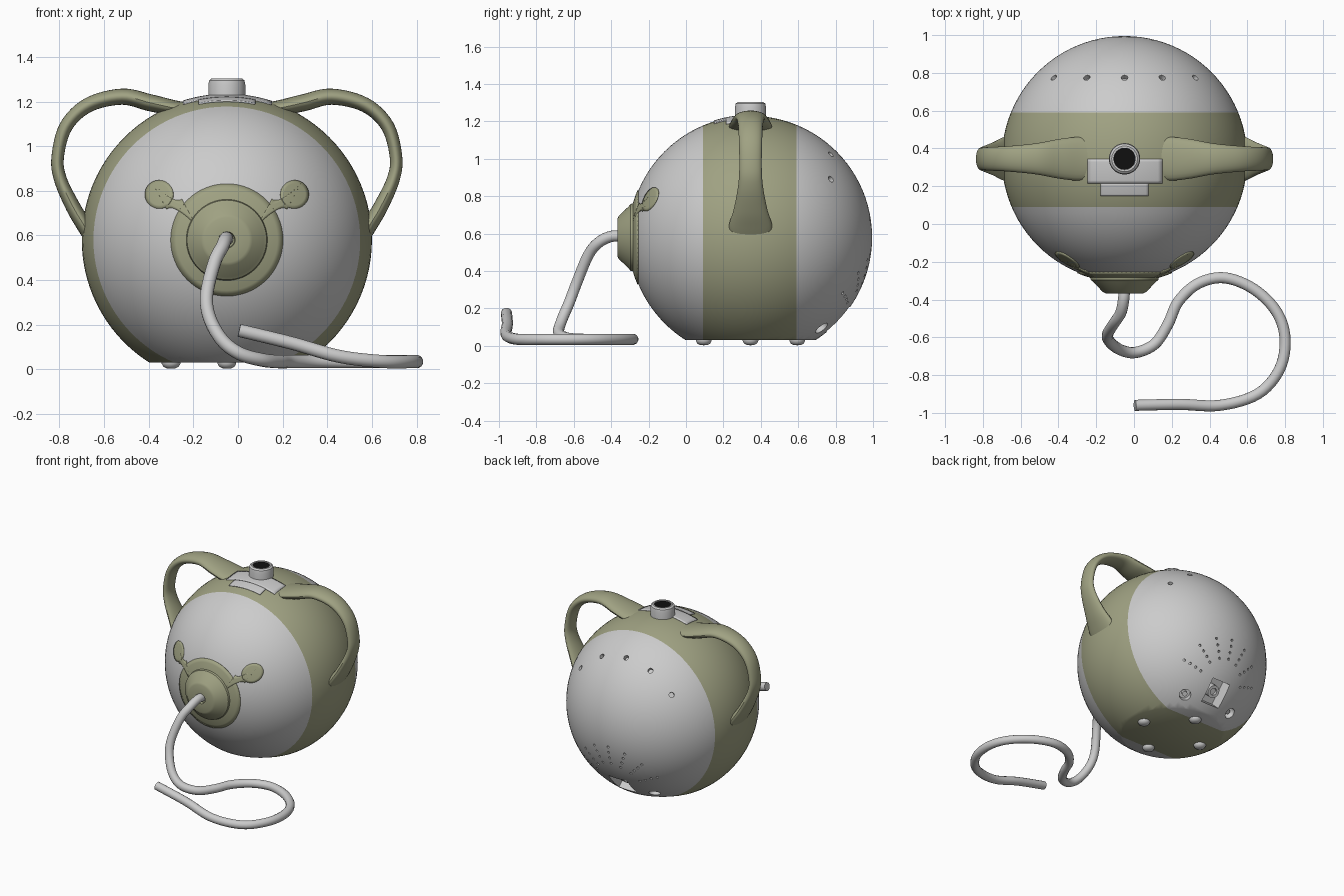
import bpy, bmesh, math
from mathutils import Vector, Matrix

if "Cube" in bpy.data.objects:
    bpy.data.objects.remove(bpy.data.objects["Cube"], do_unlink=True)

C = Vector((-0.05, 0.345, 0.58))   # ball centre
R = 0.65                           # ball radius


def material(name, r, g, b):
    m = bpy.data.materials.new(name)
    m.use_nodes = True
    m.diffuse_color = (r, g, b, 1)
    bsdf = next(n for n in m.node_tree.nodes if n.type == 'BSDF_PRINCIPLED')
    bsdf.inputs["Base Color"].default_value = (r, g, b, 1)
    return m


GREY = material("light_grey", 0.6, 0.6, 0.6)
OLIVE = material("olive_green", 0.35, 0.36, 0.225)
BLACK = material("black", 0.005, 0.005, 0.005)


def activate(ob):
    bpy.ops.object.select_all(action='DESELECT')
    ob.select_set(True)
    bpy.context.view_layer.objects.active = ob


def smooth(ob):
    activate(ob)
    bpy.ops.object.shade_smooth_by_angle(angle=math.radians(35))


def finish(name, bm, *mats, shade=True):
    bmesh.ops.remove_doubles(bm, verts=bm.verts, dist=1e-5)
    bmesh.ops.recalc_face_normals(bm, faces=bm.faces)
    me = bpy.data.meshes.new(name)
    bm.to_mesh(me)
    bm.free()
    for m in mats:
        me.materials.append(m)
    ob = bpy.data.objects.new(name, me)
    bpy.context.collection.objects.link(ob)
    if shade:
        smooth(ob)
    return ob


def skin(bm, rings, closed=True):
    """Bridge successive rows of points with quads."""
    rows = [[bm.verts.new(p) for p in ring] for ring in rings]
    n = len(rows[0])
    for a, b in zip(rows, rows[1:]):
        for i in range(n if closed else n - 1):
            j = (i + 1) % n
            bm.faces.new((a[i], a[j], b[j], b[i]))
    return rows


def lathe(name, profile, mat, matrix, sides=48):
    bm = bmesh.new()
    turn = [2 * math.pi * i / sides for i in range(sides)]
    skin(bm, [[matrix @ Vector((r * math.cos(t), r * math.sin(t), h)) for t in turn]
              for r, h in profile])
    bmesh.ops.dissolve_degenerate(bm, dist=1e-6, edges=bm.edges)
    return finish(name, bm, mat)


def spline(points, steps):
    """Smooth interpolation through points of any dimension."""
    pts = [Vector(p) for p in points]
    pts = [2 * pts[0] - pts[1]] + pts + [2 * pts[-1] - pts[-2]]
    out = []
    for a, b, c, d in zip(pts, pts[1:], pts[2:], pts[3:]):
        for k in range(steps):
            t = k / steps
            out.append(0.5 * (2 * b + (c - a) * t + (2 * a - 5 * b + 4 * c - d) * t * t
                              + (3 * b - a - 3 * c + d) * t ** 3))
    return out + [pts[-2]]


def frame(direction, radius=R):
    """Matrix on the ball surface with z along the outward direction."""
    d = Vector(direction).normalized()
    return Matrix.Translation(C + d * radius) @ d.to_track_quat('Z', 'X').to_matrix().to_4x4()


def on_ball(a, b):
    return math.sqrt(max(R * R - a * a - b * b, 0))


# Ball body: flat base, olive centre band
bm = bmesh.new()
bmesh.ops.create_uvsphere(bm, u_segments=96, v_segments=48, radius=R,
                          matrix=Matrix.Translation(C) @ Matrix.Rotation(math.pi / 2, 4, 'X'))
for y in (0.09, 0.59):
    bmesh.ops.bisect_plane(bm, geom=bm.verts[:] + bm.edges[:] + bm.faces[:],
                           plane_co=(0, y, 0), plane_no=(0, 1, 0))
cut = bmesh.ops.bisect_plane(bm, geom=bm.verts[:] + bm.edges[:] + bm.faces[:], clear_inner=True,
                             plane_co=(0, 0, 0.03), plane_no=(0, 0, 1))
rim = [e for e in cut["geom_cut"] if isinstance(e, bmesh.types.BMEdge)]
bmesh.ops.contextual_create(bm, geom=rim)
for y in (0.09, 0.59):
    bmesh.ops.bisect_plane(bm, geom=bm.verts[:] + bm.edges[:] + bm.faces[:],
                           plane_co=(0, y, 0), plane_no=(0, 1, 0))
for f in bm.faces:
    f.material_index = int(0.09 < f.calc_center_median().y < 0.59)
body = finish("ball_body", bm, GREY, OLIVE, shade=False)

# Cutter: vent holes, speaker fan, two jacks and a socket recess in the back
holes = [((dx, 0.43, on_ball(dx, 0.43)), 0.018, 0.06, 12) for dx in (-0.375, -0.2, 0, 0.2, 0.375)]
jacks = [(dx, 0.38, -0.485) for dx in (-0.2, 0.2)]
holes += [(d, 0.04, 0.1, 24) for d in jacks]
for i in range(7):
    ang = math.radians(22 + i * 136 / 6)
    for r in (0.19, 0.235, 0.28, 0.325):
        dx, dz = r * math.cos(ang), r * math.sin(ang) - 0.42
        holes.append(((dx, on_ball(dx, dz), dz), 0.009, 0.04, 8))
SOCKET = (0, 0.474, -0.443)
bm = bmesh.new()
for d, r, depth, sides in holes:
    bmesh.ops.create_cone(bm, cap_ends=True, segments=sides, radius1=r, radius2=r,
                          depth=depth, matrix=frame(d))
recess = Matrix.Translation(C + Vector(SOCKET)) @ Matrix.Rotation(math.radians(-43), 4, 'X')
bmesh.ops.create_cube(bm, size=1, matrix=recess @ Matrix.Diagonal((0.15, 0.2, 0.18, 1)))
cutter = finish("back_cutter", bm, GREY, shade=False)
cutter.hide_render = True
mod = body.modifiers.new("back_openings", 'BOOLEAN')
mod.operation = 'DIFFERENCE'
mod.solver = 'EXACT'
mod.object = cutter
activate(body)
bpy.ops.object.modifier_apply(modifier=mod.name)
bpy.data.objects.remove(cutter, do_unlink=True)
smooth(body)

# Connectors inside the back openings
for side, d in zip(("right", "left"), jacks):
    lathe(side + "_jack_pin", [(0, -0.06), (0.018, -0.06), (0.018, -0.02), (0, -0.02)],
          GREY, frame(d), 16)
lathe("socket_plug", [(0, -0.1), (0.045, -0.1), (0.045, -0.04), (0.025, -0.04),
                      (0.025, -0.06), (0, -0.06)], GREY, frame(SOCKET), 24)


def plate(name, shape, nu, nv, mat, up=False):
    """Thin plate on the ball; shape(u, v) gives its outline in plan or elevation."""
    bm = bmesh.new()
    rows = []
    for j in range(nv + 1):
        row = []
        for i in range(nu + 1):
            a, b = shape(i / nu, j / nv)
            h = on_ball(a, b)
            p = Vector((a, b, h)) if up else Vector((a, -h, b))
            row.append(C + p * (1 + 0.001 / R))
        rows.append(row)
    skin(bm, rows, closed=False)
    bmesh.ops.dissolve_degenerate(bm, dist=1e-6, edges=bm.edges)
    ob = finish(name, bm, mat)
    mod = ob.modifiers.new("thickness", 'SOLIDIFY')
    mod.thickness = 0.008
    mod.offset = 0


def disc(cx, cz, r):
    return lambda u, v: (cx + r * v * math.cos(2 * math.pi * u),
                         cz + r * v * math.sin(2 * math.pi * u))


def neck(s):
    def shape(u, v):
        w = (v - 0.5) * 2 * (0.03 + 0.14 * (u - 0.5) ** 2)
        return s * (0.30 - 0.13 * u + 0.47 * w), 0.195 - 0.07 * u + 0.88 * w
    return shape


# Face emblem: round plate with two lobes on necks
plate("emblem_disc", disc(0, 0, 0.25), 64, 10, OLIVE)
for s, side in ((-1, "right"), (1, "left")):
    plate(side + "_emblem_lobe", disc(s * 0.302, 0.203, 0.063), 32, 4, OLIVE)
    plate(side + "_emblem_neck", neck(s), 12, 4, OLIVE)

# Stepped grey patch around the front of the top knob
for name, x0, x1, y0, y1 in (("top_patch", -0.196, 0.2, -0.13, 0),
                             ("top_patch_step", -0.127, 0.127, -0.195, -0.13)):
    plate(name, lambda u, v: (x0 + (x1 - x0) * u, y0 + (y1 - y0) * v), 16, 8, GREY, up=True)

# Front nozzle
front = Matrix.Translation(C) @ Matrix.Rotation(math.pi / 2, 4, 'X')
lathe("front_nozzle", [(0.18, 0.55), (0.183, 0.625), (0.178, 0.642), (0.165, 0.652), (0.115, 0.705),
                       (0.1, 0.712), (0.037, 0.712), (0.034, 0.69), (0, 0.69)], OLIVE, front, 64)

# Top knob with dark opening
top = Matrix.Translation((C.x, C.y, 0))
lathe("top_knob", [(0.083, 1.2), (0.083, 1.275), (0.079, 1.295), (0.068, 1.304), (0.058, 1.304),
                   (0.056, 1.29), (0, 1.29)], GREY, top)
lathe("knob_opening", [(0.057, 1.292), (0.057, 1.298), (0, 1.298)], BLACK, top)

# Feet
for i, (dx, dy) in enumerate(((0.25, 0), (-0.25, 0), (0, 0.25), (0, -0.25))):
    lathe(f"foot_{i + 1}", [(0.042, 0.04), (0.042, 0.026), (0.034, 0.012), (0.018, 0.004), (0, 0.003)],
          GREY, Matrix.Translation((C.x + dx, C.y + dy, 0)), 24)

# Side handles: x offset, z, half thickness, half width
path = [(0.17, 1.165, 0.03, 0.1), (0.24, 1.172, 0.035, 0.115), (0.345, 1.195, 0.038, 0.105),
        (0.47, 1.222, 0.036, 0.082), (0.62, 1.185, 0.033, 0.067), (0.72, 1.09, 0.03, 0.062),
        (0.758, 0.95, 0.028, 0.06), (0.745, 0.85, 0.029, 0.067), (0.69, 0.73, 0.033, 0.09),
        (0.64, 0.645, 0.034, 0.115), (0.61, 0.58, 0.025, 0.11)]
sweep = spline(path, 6)
for s, side in ((-1, "right"), (1, "left")):
    bm = bmesh.new()
    rings = []
    for k, (x, z, thick, wide) in enumerate(sweep):
        a, b = sweep[max(k - 1, 0)], sweep[min(k + 1, len(sweep) - 1)]
        n = Vector((-(b[1] - a[1]), b[0] - a[0])).normalized()
        ring = []
        for i in range(24):
            t = 2 * math.pi * i / 24
            q = thick * math.cos(t)
            ring.append((C.x + s * (x + n.x * q), C.y + wide * math.sin(t), z + n.y * q))
        rings.append(ring)
    rows = skin(bm, rings)
    bm.faces.new(rows[0])
    bm.faces.new(rows[-1])
    finish(side + "_handle", bm, OLIVE)

# Hose curling over the ground
route = [(-0.05, -0.33, 0.585), (-0.055, -0.4, 0.585), (-0.07, -0.47, 0.55), (-0.105, -0.525, 0.48),
         (-0.14, -0.585, 0.335), (-0.127, -0.625, 0.23), (-0.07, -0.667, 0.13), (0.01, -0.68, 0.07),
         (0.11, -0.635, 0.042), (0.18, -0.53, 0.035), (0.235, -0.41, 0.035), (0.34, -0.315, 0.035),
         (0.48, -0.285, 0.035), (0.635, -0.345, 0.035), (0.755, -0.465, 0.035), (0.8, -0.61, 0.035),
         (0.77, -0.77, 0.035), (0.655, -0.9, 0.035), (0.455, -0.96, 0.058), (0.24, -0.955, 0.118),
         (0.005, -0.96, 0.175)]
curve = bpy.data.curves.new("hose", 'CURVE')
curve.dimensions = '3D'
curve.bevel_depth = 0.03
curve.bevel_resolution = 4
curve.use_fill_caps = True
line = curve.splines.new('POLY')
pts = spline(route, 6)
line.points.add(len(pts) - 1)
for p, co in zip(line.points, pts):
    p.co = (*co, 1)
curve.materials.append(GREY)
hose = bpy.data.objects.new("hose", curve)
bpy.context.collection.objects.link(hose)
activate(hose)
bpy.ops.object.convert(target='MESH')
smooth(bpy.context.view_layer.objects.active)
